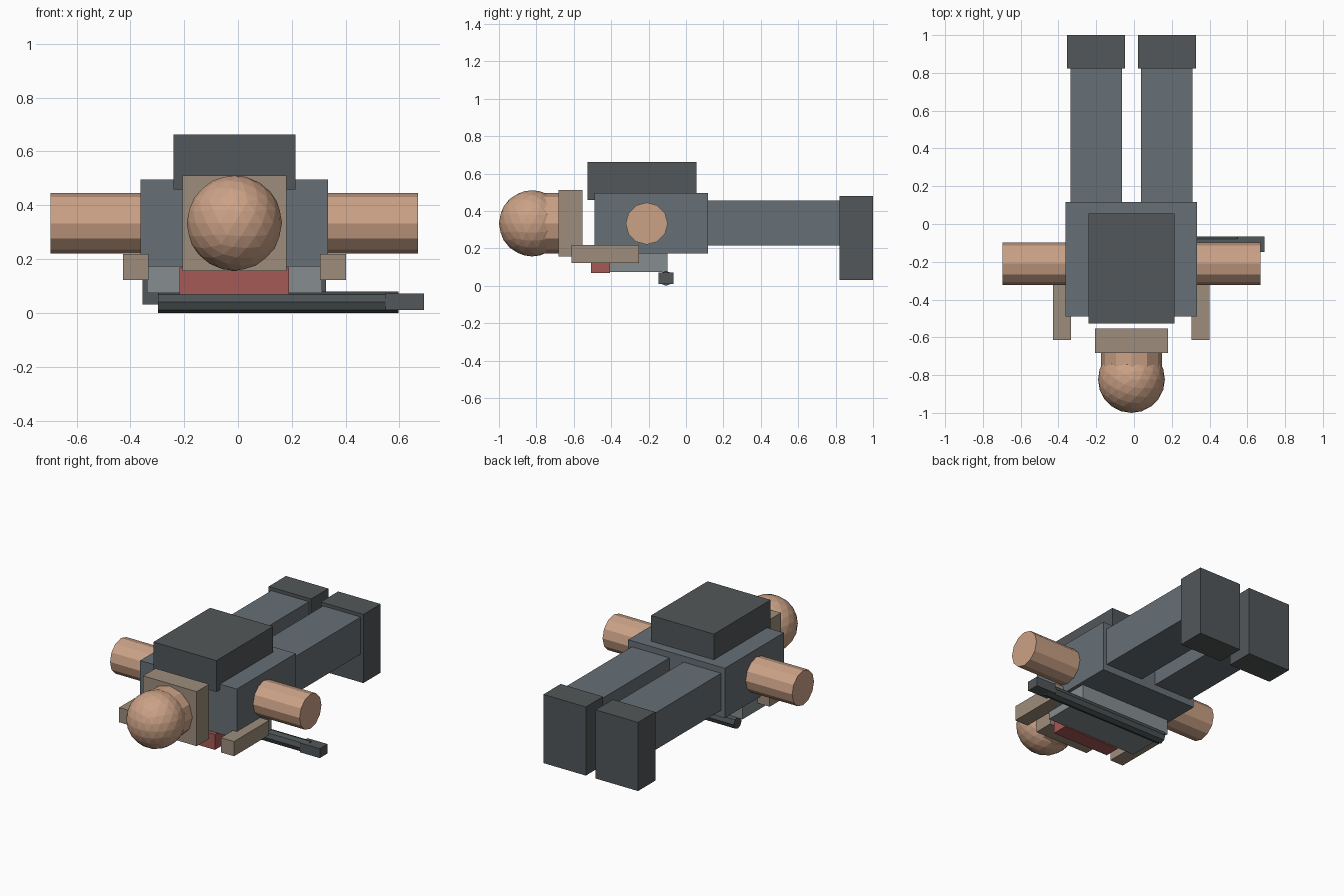
import bpy, math

if "Cube" in bpy.data.objects:
    bpy.data.objects.remove(bpy.data.objects["Cube"])

CX = -0.0135  # symmetry plane of the body


def mat(name, r, g, b):
    m = bpy.data.materials.new(name)
    m.diffuse_color = (r, g, b, 1)
    m.use_nodes = True
    m.node_tree.nodes["Principled BSDF"].inputs["Base Color"].default_value = m.diffuse_color
    return m


SKIN = mat("skin", 0.60, 0.36, 0.24)
CLOTH = mat("blue_grey_cloth", 0.135, 0.16, 0.18)
DARK = mat("dark_grey", 0.085, 0.095, 0.10)
VEST = mat("light_grey", 0.24, 0.27, 0.28)
TAN = mat("tan", 0.34, 0.27, 0.20)
RED = mat("red", 0.38, 0.10, 0.09)
METAL = mat("gun_metal", 0.07, 0.085, 0.09)


def finish(name, m):
    o = bpy.context.object
    o.name = name
    o.data.materials.append(m)
    return o


def box(name, m, x, y, z):
    """Box from (min, max) pairs."""
    bpy.ops.mesh.primitive_cube_add(size=1, location=[sum(p) / 2 for p in (x, y, z)])
    o = finish(name, m)
    o.scale = [p[1] - p[0] for p in (x, y, z)]
    bpy.ops.object.transform_apply(location=False, rotation=False, scale=True)
    return o


def rod(name, m, axis, a, b, c1, c2, r, sides):
    """Flat-sided cylinder along x or y; c1 is the other ground axis, c2 is z."""
    mid = (a + b) / 2
    loc, rot = {"x": ((mid, c1, c2), (0, math.pi / 2, 0)),
                "y": ((c1, mid, c2), (math.pi / 2, 0, 0))}[axis]
    bpy.ops.mesh.primitive_cylinder_add(vertices=sides, radius=r, depth=b - a,
                                        location=loc, rotation=rot)
    return finish(name, m)


def centred(half):
    return (CX - half, CX + half)


# Torso, backpack and chest gear
box("torso", CLOTH, centred(0.348), (-0.49, 0.117), (0.172, 0.496))
box("backpack", DARK, centred(0.227), (-0.527, 0.056), (0.459, 0.663))
box("chest_vest", VEST, centred(0.325), (-0.41, -0.098), (0.075, 0.172))
box("chest_pouch", RED, centred(0.203), (-0.508, -0.406), (0.068, 0.168))

# Head, neck and collar
bpy.ops.mesh.primitive_ico_sphere_add(subdivisions=3, radius=0.177,
                                      location=(CX, -0.823, 0.334))
finish("head", SKIN)
rod("neck", SKIN, "y", -0.82, -0.66, CX, 0.334, 0.162, 12)
box("collar", TAN, centred(0.193), (-0.682, -0.554), (0.156, 0.511))

# Paired limbs: span is measured outward from the symmetry plane
for side, s in (("left", -1), ("right", 1)):
    def span(inner, outer):
        return tuple(sorted((CX + s * inner, CX + s * outer)))
    rod(side + "_arm", SKIN, "x", *span(0.30, 0.683), -0.21, 0.333, 0.1125, 12)
    box(side + "_forearm_pad", TAN, span(0.319, 0.414), (-0.613, -0.251), (0.123, 0.219))
    box(side + "_leg", CLOTH, span(0.051, 0.322), (0.10, 0.84), (0.216, 0.457))
    box(side + "_boot", DARK, span(0.035, 0.341), (0.822, 1.0), (0.032, 0.479))

# Rifle lying across under the chest
rod("rifle_barrel", METAL, "x", -0.298, 0.597, -0.107, 0.04, 0.04, 8)
box("rifle_muzzle", DARK, (0.548, 0.692), (-0.147, -0.067), (0.011, 0.072))
